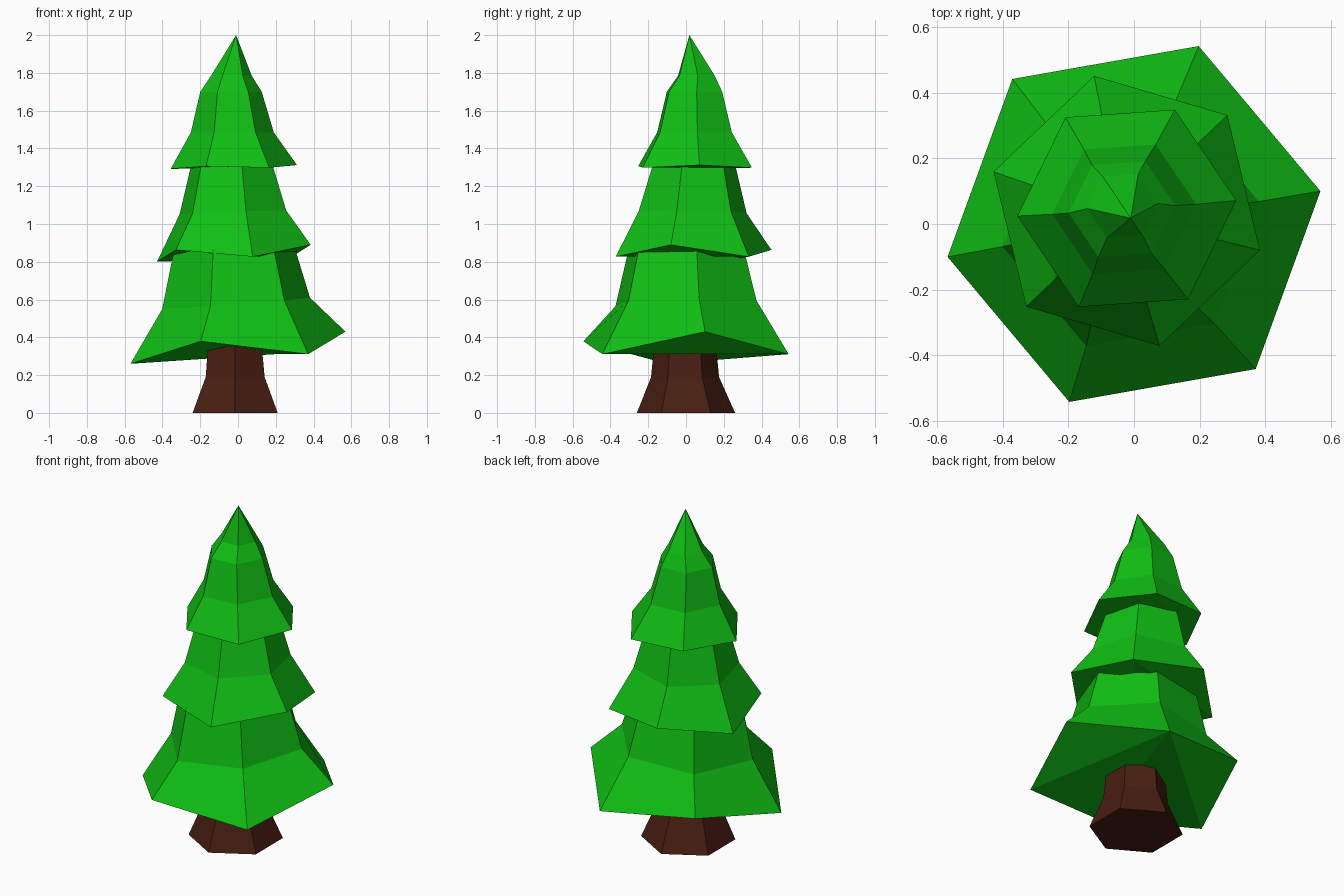
import bpy, bmesh
from math import sin, cos, radians

if "Cube" in bpy.data.objects:
    bpy.data.objects.remove(bpy.data.objects["Cube"])


def material(name, rgb):
    m = bpy.data.materials.new(name)
    m.diffuse_color = (*rgb, 1)
    m.use_nodes = True
    m.node_tree.nodes["Principled BSDF"].inputs["Base Color"].default_value = m.diffuse_color
    return m


green = material("foliage_green", (0.005, 0.52, 0.007))
brown = material("bark_brown", (0.065, 0.013, 0.006))

LEVEL = (0, 0, 0, 0, 0, 0)
TILT = (1, 0.5, -0.5, -1, -0.5, 0.5)        # gently leaning ring
RAGGED = (1, -0.4, 0.4, -1, 0.4, -0.4)      # uneven skirt rim


def loft(name, mat, angle, rings, apex=None):
    """Hexagonal loft; each ring is (cx, cy, radius, z, wobble pattern, wobble size)."""
    bm = bmesh.new()
    loops = []
    for cx, cy, r, z, pattern, size in rings:
        loop = []
        for k in range(6):
            a = radians(angle + 60 * k)
            loop.append(bm.verts.new((cx + r * cos(a), cy + r * sin(a), z + size * pattern[k])))
        loops.append(loop)
    for lo, hi in zip(loops, loops[1:]):
        for k in range(6):
            n = (k + 1) % 6
            bm.faces.new((lo[k], lo[n], hi[n], hi[k]))
    # underside, fanned from the second corner
    b = loops[0]
    for k in range(2, 6):
        bm.faces.new((b[1], b[(k + 1) % 6], b[k]))
    # point or flat cap
    top = loops[-1]
    if apex:
        tip = bm.verts.new(apex)
        for k in range(6):
            bm.faces.new((top[k], top[(k + 1) % 6], tip))
    else:
        bm.faces.new(top)
    bmesh.ops.recalc_face_normals(bm, faces=bm.faces)
    me = bpy.data.meshes.new(name)
    bm.to_mesh(me)
    bm.free()
    me.materials.append(mat)
    ob = bpy.data.objects.new(name, me)
    bpy.context.collection.objects.link(ob)
    return ob


# flared trunk
loft("trunk", brown, 30, [
    (-0.015, 0.0, 0.26, 0.0, LEVEL, 0),
    (-0.015, -0.005, 0.18, 0.19, LEVEL, 0),
    (-0.017, -0.005, 0.16, 0.40, LEVEL, 0)])

# lower foliage tier
loft("lower_foliage", green, 10, [
    (0.0, 0.0, 0.578, 0.345, RAGGED, 0.085),
    (-0.01, 0.0, 0.397, 0.58, TILT, 0.03),
    (-0.02, 0.0, 0.325, 0.865, TILT, 0.01),
    (-0.02, 0.01, 0.20, 0.96, LEVEL, 0)])

# middle foliage tier
loft("middle_foliage", green, -16.4, [
    (-0.022, 0.04, 0.424, 0.845, RAGGED, 0.045),
    (-0.027, 0.035, 0.294, 1.062, TILT, 0.01),
    (-0.032, 0.042, 0.228, 1.30, LEVEL, 0),
    (-0.032, 0.042, 0.15, 1.39, LEVEL, 0)])

# upper foliage tier with pointed top
loft("upper_foliage", green, 4, [
    (-0.022, 0.048, 0.335, 1.302, RAGGED, 0.01),
    (-0.03, 0.045, 0.22, 1.485, LEVEL, 0),
    (-0.037, 0.045, 0.163, 1.70, LEVEL, 0),
    (-0.035, 0.055, 0.108, 1.785, LEVEL, 0)], apex=(-0.01, 0.018, 2.0))
